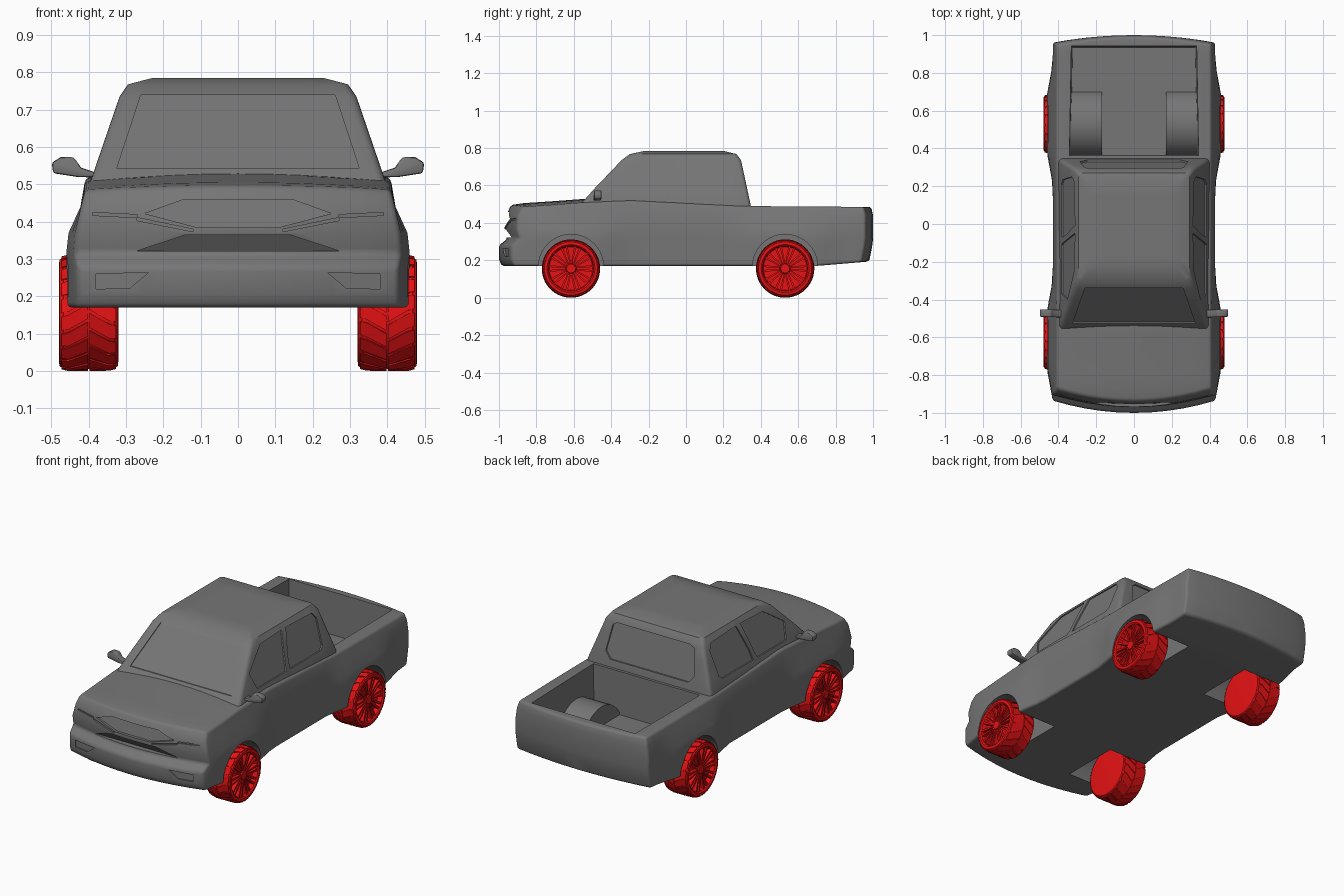
import bpy, bmesh, math
from mathutils import Vector, Matrix

if "Cube" in bpy.data.objects:
    bpy.data.objects.remove(bpy.data.objects["Cube"])


def material(name, color):
    m = bpy.data.materials.new(name)
    m.use_nodes = True
    m.diffuse_color = (*color, 1)
    m.node_tree.nodes["Principled BSDF"].inputs["Base Color"].default_value = (*color, 1)
    return m


GREY = material("body_grey", (0.18, 0.18, 0.18))
RED = material("wheel_red", (0.8, 0.006, 0.007))


def interp(v, table):
    if v <= table[0][0]:
        return table[0][1]
    for (a, p), (b, q) in zip(table, table[1:]):
        if v <= b:
            return p + (q - p) * (v - a) / (b - a)
    return table[-1][1]


def finish(name, bm, mat):
    bmesh.ops.recalc_face_normals(bm, faces=bm.faces)
    me = bpy.data.meshes.new(name)
    bm.to_mesh(me)
    bm.free()
    me.materials.append(mat)
    ob = bpy.data.objects.new(name, me)
    bpy.context.collection.objects.link(ob)
    return ob


def select(ob):
    bpy.ops.object.select_all(action='DESELECT')
    ob.select_set(True)
    bpy.context.view_layer.objects.active = ob


def smooth(ob, angle=32):
    select(ob)
    bpy.ops.object.shade_smooth_by_angle(angle=math.radians(angle))


def bevel(ob, width, segments=4, angle=50):
    select(ob)
    m = ob.modifiers.new("bevel", 'BEVEL')
    m.width, m.segments = width, segments
    m.limit_method, m.angle_limit = 'ANGLE', math.radians(angle)
    bpy.ops.object.modifier_apply(modifier=m.name)


def combine(ob, tool, operation='DIFFERENCE'):
    select(ob)
    m = ob.modifiers.new("cut", 'BOOLEAN')
    m.operation, m.object, m.solver = operation, tool, 'EXACT'
    bpy.ops.object.modifier_apply(modifier=m.name)
    bpy.data.objects.remove(tool)


def block(name, n, fn, mat):
    """Subdivided box whose lattice points are placed by fn."""
    bm, cache = bmesh.new(), {}

    def vert(key):
        if key not in cache:
            cache[key] = bm.verts.new(fn(*key))
        return cache[key]

    for axis in range(3):
        p, q = [a for a in range(3) if a != axis]
        for side in (0, n[axis]):
            for i in range(n[p]):
                for j in range(n[q]):
                    quad = []
                    for di, dj in ((0, 0), (1, 0), (1, 1), (0, 1)):
                        key = [side] * 3
                        key[p], key[q] = i + di, j + dj
                        quad.append(vert(tuple(key)))
                    bm.faces.new(quad)
    return finish(name, bm, mat)


def add_prism(bm, a, b):
    va, vb = [bm.verts.new(p) for p in a], [bm.verts.new(p) for p in b]
    bm.faces.new(va)
    bm.faces.new(vb[::-1])
    for i in range(len(va)):
        j = (i + 1) % len(va)
        bm.faces.new((va[i], vb[i], vb[j], va[j]))


def prism(name, a, b, mat=GREY):
    bm = bmesh.new()
    add_prism(bm, a, b)
    return finish(name, bm, mat)


WHEEL_Y, WHEEL_Z = (-0.615, 0.53), 0.156
FRONT = [(.17, -.985), (.2, -1), (.28, -1), (.315, -.955), (.37, -.97), (.44, -.962), (.5, -.93)]
REAR = [(.17, .975), (.3, 1), (.44, 1), (.49, .99)]
TOP = [(-1, .485), (-.88, .505), (-.75, .513), (-.52, .53), (-.3, .52), (.3, .49), (1, .485)]
WIDTH = [(.17, .43), (.315, .43), (.37, .43), (.44, .42), (.49, .408)]
FLARE = [(.17, .03), (.315, .03), (.37, .024), (.44, .002)]
LEVELS = [.17, .205, .28, .315, .37, .44, .49]


def front_y(u, z):
    return interp(z, FRONT) + 0.065 * u * u


# Lower body
def body_point(i, j, k):
    u, t, z = i / 5 - 1, j / 28, LEVELS[k]
    f, r = front_y(u, z), interp(z, REAR) - 0.04 * u * u
    y = f + (r - f) * t
    reach = min(abs(y - w) for w in WHEEL_Y)
    x = u * (interp(z, WIDTH) + interp(z, FLARE) * interp(reach, [(.16, 1), (.32, 0)]))
    if k == len(LEVELS) - 1:
        z = interp(y, TOP) - interp(y, [(-.5, .02), (-.3, 0)]) * u * u
    if k == 0:
        z += interp(y, [(.7, 0), (1, .025)])
    return x, y, z


body = block("body", (10, 28, 6), body_point, GREY)
bevel(body, 0.024)

# Cargo bed, inner wheel housings and wheel wells
combine(body, prism("bed_cutter",
                    [(x, y, .24) for x, y in ((-.335, .365), (.335, .365), (.325, .935), (-.325, .935))],
                    [(x, y, .6) for x, y in ((-.345, .36), (.345, .36), (.335, .945), (-.335, .945))]))
for s in (-1, 1):
    arc = [(WHEEL_Y[1] + .185 * math.cos(a), .165 + .185 * math.sin(a))
           for a in [.2 + (math.pi - .4) * n / 16 for n in range(17)]]
    combine(body, prism("housing", [(s * .17, y, z) for y, z in arc],
                        [(s * .38, y, z) for y, z in arc]), 'UNION')
    for wy in WHEEL_Y:
        ring = [(wy + .174 * math.cos(a), .165 + .174 * math.sin(a))
                for a in [math.tau * n / 40 for n in range(40)]]
        combine(body, prism("well", [(s * .2, y, z) for y, z in ring], [(s * .6, y, z) for y, z in ring]))


# Grille, lower intake, headlight strips and fog lamps cut into the nose
def nose_cut(points, depth):
    combine(body, prism("nose_cutter", [(x, -1.1, z) for x, z in points],
                        [(x, front_y(x / .45, z) + depth, z) for x, z in points]))


nose_cut([(-.25, .422), (-.15, .458), (.15, .458), (.25, .422), (.11, .385), (-.11, .385)], .014)
nose_cut([(-.27, .322), (-.14, .365), (.14, .365), (.27, .322)], .006)
for s in (-1, 1):
    nose_cut([(s * x, z) for x, z in ((.39, .425), (.27, .419), (.27, .411), (.39, .417))], .012)
    nose_cut([(s * x, z) for x, z in ((.27, .411), (.12, .38), (.12, .373), (.27, .403))], .012)
    nose_cut([(s * x, z) for x, z in ((.38, .26), (.24, .264), (.29, .222), (.38, .22))], .012)
smooth(body)

# Cabin
ROWS = [.42, .5, .58, .66, .735, .768, .785]
CAB_FRONT = [(.42, -.62), (.52, -.55), (.745, -.335), (.768, -.3), (.785, -.22)]
CAB_REAR = [(.42, .353), (.5, .345), (.745, .292), (.768, .27), (.785, .2)]
CAB_WIDTH = [(.42, .405), (.5, .398), (.745, .314), (.768, .295), (.785, .23)]


def cabin_point(i, j, k):
    u, t, z = i / 4 - 1, j / 8, ROWS[k]
    f, r = interp(z, CAB_FRONT), interp(z, CAB_REAR)
    return u * interp(z, CAB_WIDTH), f + (r - f) * t, z


cabin = block("cabin", (8, 8, 6), cabin_point, GREY)
bevel(cabin, 0.02)

# Window recesses
FRONT_WINDOW = [(-.37, .54), (-.4, .63), (-.25, .735), (-.05, .742), (-.1, .56), (-.11, .54)]
BACK_WINDOW = [(-.07, .54), (-.06, .6), (-.01, .742), (.225, .735), (.25, .7), (.235, .56), (.21, .54)]
for s in (-1, 1):
    for shape in (FRONT_WINDOW, BACK_WINDOW):
        combine(cabin, prism("side_cutter", [(s * (interp(z, CAB_WIDTH) - .008), y, z) for y, z in shape],
                             [(s * .5, y, z) for y, z in shape]))
screen = [(-.325, .542), (.325, .542), (.26, .74), (-.26, .74)]
combine(cabin, prism("screen_cutter", [(x, interp(z, CAB_FRONT) + .009, z) for x, z in screen],
                     [(x, -.8, z) for x, z in screen]))
back = [(-.25, .53), (.25, .53), (.285, .57), (.26, .715), (.235, .73), (-.235, .73), (-.26, .715), (-.285, .57)]
combine(cabin, prism("back_cutter", [(x, interp(z, CAB_REAR) - .009, z) for x, z in back],
                     [(x, .6, z) for x, z in back]))
smooth(cabin)

# Door mirrors
MIRROR = [(.37, .518), (.43, .52), (.495, .53), (.499, .558), (.475, .573), (.44, .573), (.42, .545), (.375, .53)]
for s, side in ((1, "left"), (-1, "right")):
    ob = prism(side + "_mirror", [(s * x, -.495 + .03 * (x - .37), z) for x, z in MIRROR],
               [(s * x, -.455 + .03 * (x - .37), z) for x, z in MIRROR])
    bevel(ob, 0.008, 2)
    smooth(ob, 40)

# Wheel: lathed tyre and rim, chevron tread, paired spokes
TYRE = [(0, 0), (.126, 0), (.142, .002), (.15, .012), (.151, .03), (.151, .13), (.15, .148),
        (.142, .158), (.128, .16), (.121, .154), (.116, .128), (0, .128)]


def wheel_mesh():
    bm = bmesh.new()
    verts = [bm.verts.new((x, 0, r)) for r, x in TYRE]
    edges = [bm.edges.new(e) for e in zip(verts, verts[1:])]
    bmesh.ops.spin(bm, geom=verts + edges, axis=(1, 0, 0), cent=(0, 0, 0),
                   angle=math.tau, steps=48, use_duplicate=False)
    bmesh.ops.remove_doubles(bm, verts=bm.verts, dist=1e-5)

    def polar(x, r, a):
        return Vector((x, r * math.sin(a), r * math.cos(a)))

    pitch = math.tau / 20
    for n in range(20):
        for s, shift in ((-1, 0), (1, .5)):
            a = (n + shift) * pitch
            plan = [(.08 + s * .002, a, .156), (.08 + s * .002, a + pitch * .82, .156),
                    (.08 + s * .055, a + pitch * 1.45, .156), (.08 + s * .073, a + pitch * 1.5, .151),
                    (.08 + s * .073, a + pitch * .75, .151), (.08 + s * .055, a + pitch * .63, .156)]
            add_prism(bm, [polar(x, r, b) for x, b, r in plan], [polar(x, .14, b) for x, b, r in plan])
    for n in range(10):
        for s in (-1, 1):
            inner, outer = n * math.tau / 10 + s * .1, n * math.tau / 10 + s * .2
            foot = [(.026, inner - .12), (.026, inner + .12), (.12, outer + .05), (.12, outer - .05)]
            add_prism(bm, [polar(.125, r, a) for r, a in foot],
                      [polar(.144 + r * .08, r, a) for r, a in foot])
    bmesh.ops.create_cone(bm, cap_ends=True, segments=20, radius1=.03, radius2=.024, depth=.026,
                          matrix=Matrix.Translation((.138, 0, 0)) @ Matrix.Rotation(math.pi / 2, 4, 'Y'))
    return bm


first = finish("front_left_wheel", wheel_mesh(), RED)
smooth(first)
for wy, end in zip(WHEEL_Y, ("front", "rear")):
    for s, side in ((1, "left"), (-1, "right")):
        name = f"{end}_{side}_wheel"
        ob = first
        if name != first.name:
            ob = bpy.data.objects.new(name, first.data)
            bpy.context.collection.objects.link(ob)
        ob.location = (s * .32, wy, WHEEL_Z)
        ob.rotation_euler.z = 0 if s > 0 else math.pi
